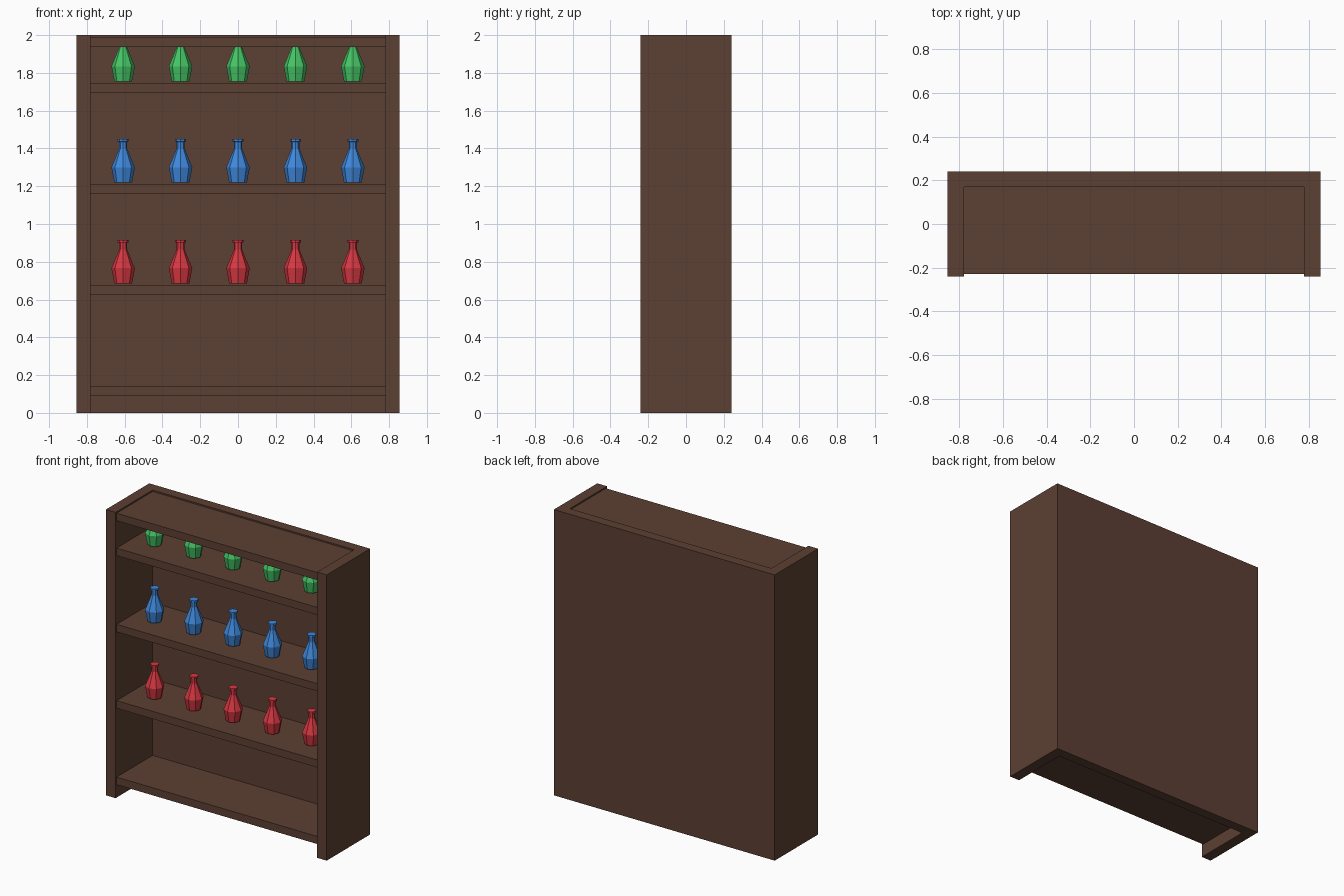
import bpy, bmesh
from math import cos, sin, pi

old = bpy.data.objects.get("Cube")
if old:
    bpy.data.objects.remove(old, do_unlink=True)


def material(name, rgb):
    mat = bpy.data.materials.new(name)
    mat.use_nodes = True
    mat.diffuse_color = (*rgb, 1)
    mat.node_tree.nodes["Principled BSDF"].inputs["Base Color"].default_value = (*rgb, 1)
    return mat


wood = material("dark_wood", (0.107, 0.051, 0.033))
red = material("red_glass", (0.70, 0.04, 0.055))
blue = material("blue_glass", (0.05, 0.25, 0.72))
green = material("green_glass", (0.06, 0.56, 0.13))


def finish(name, bm, mat):
    bmesh.ops.recalc_face_normals(bm, faces=bm.faces)
    mesh = bpy.data.meshes.new(name)
    bm.to_mesh(mesh)
    bm.free()
    mesh.materials.append(mat)
    obj = bpy.data.objects.new(name, mesh)
    bpy.context.collection.objects.link(obj)
    return obj


def box(name, low, high):
    bm = bmesh.new()
    bmesh.ops.create_cube(bm, size=1)
    for v in bm.verts:
        v.co = [(a + b) / 2 + c * (b - a) for a, b, c in zip(low, high, v.co)]
    return finish(name, bm, wood)


# Case: two sides and a thick back
W, IN, D, BACK = 0.855, 0.78, 0.24, 0.17
box("left_side", (IN, -D, 0), (W, D, 2))
box("right_side", (-W, -D, 0), (-IN, D, 2))
box("back_panel", (-IN, BACK, 0), (IN, D, 2))

# Shelves and top board, set slightly behind the side edges
for name, top in (("bottom_shelf", 0.143), ("lower_shelf", 0.678), ("middle_shelf", 1.212),
                  ("upper_shelf", 1.746), ("top_board", 1.99)):
    box(name, (-IN, -0.228, top - 0.053), (IN, BACK, top))

# Bottles: eight-sided lathe profile of (radius, height)
PROFILE = [(0.047, 0), (0.062, 0.08), (0.021, 0.18), (0.021, 0.215), (0.029, 0.217), (0.029, 0.23)]
SIDES = 8


def bottle(name, x, z, mat):
    bm = bmesh.new()
    rings = [[bm.verts.new((r * cos(2 * pi * i / SIDES), r * sin(2 * pi * i / SIDES), h))
              for i in range(SIDES)] for r, h in PROFILE]
    for a, b in zip(rings, rings[1:]):
        for i in range(SIDES):
            j = (i + 1) % SIDES
            bm.faces.new((a[i], a[j], b[j], b[i]))
    bm.faces.new(rings[0])
    bm.faces.new(rings[-1])
    finish(name, bm, mat).location = (x, -0.053, z)


for colour, mat, z in (("red", red, 0.686), ("blue", blue, 1.22), ("green", green, 1.755)):
    for n in range(5):
        bottle(f"{colour}_bottle_{n + 1}", (n - 2) * 0.304, z, mat)
